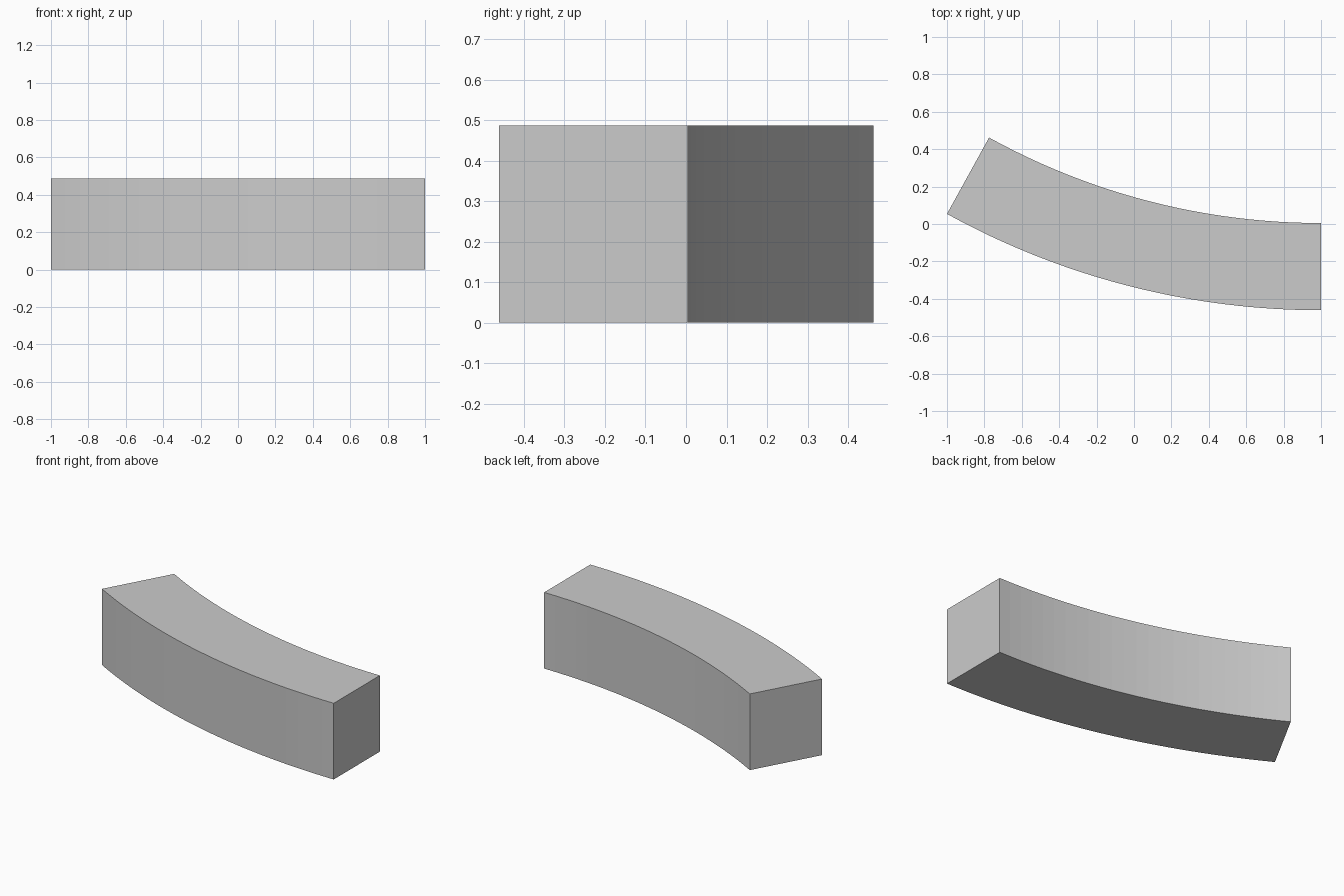
import bpy, bmesh, math

if "Cube" in bpy.data.objects:
    bpy.data.objects.remove(bpy.data.objects["Cube"])

# Curved block: an annular sector swept from the flat right-hand end
R_OUT, R_IN = 4.141, 3.675
SWEEP = math.radians(28.88)
HEIGHT = 0.487
SEGMENTS = 24
CX, CY = 1.0, -0.461 + R_OUT


def arc(bm, radius):
    verts = []
    for i in range(SEGMENTS + 1):
        a = SWEEP * i / SEGMENTS
        verts.append(bm.verts.new((CX - radius * math.sin(a), CY - radius * math.cos(a), 0)))
    return verts


bm = bmesh.new()

# Plan outline, then extrude upwards
face = bm.faces.new(arc(bm, R_OUT) + arc(bm, R_IN)[::-1])
result = bmesh.ops.extrude_face_region(bm, geom=[face], use_keep_orig=True)
top = [v for v in result["geom"] if isinstance(v, bmesh.types.BMVert)]
bmesh.ops.translate(bm, verts=top, vec=(0, 0, HEIGHT))
bmesh.ops.recalc_face_normals(bm, faces=bm.faces)

mesh = bpy.data.meshes.new("curved_block")
bm.to_mesh(mesh)
bm.free()
block = bpy.data.objects.new("curved_block", mesh)
bpy.context.collection.objects.link(block)
